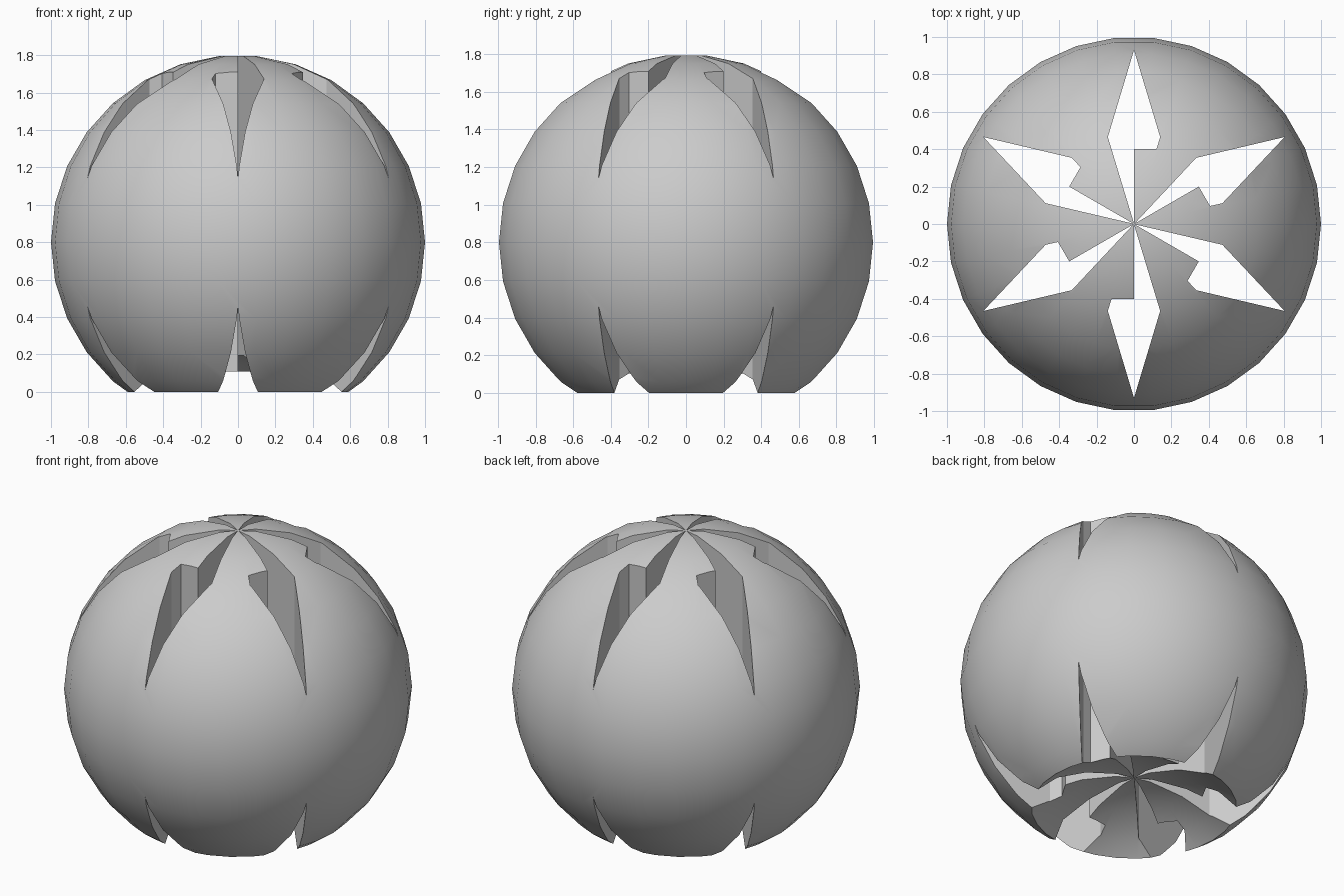
import bpy, bmesh
from math import sin, cos, pi
from mathutils import Matrix

if "Cube" in bpy.data.objects:
    bpy.data.objects.remove(bpy.data.objects["Cube"], do_unlink=True)

SEGMENTS, RINGS = 30, 15
CENTRE = 0.8

grey = bpy.data.materials.new("plain_grey")
grey.use_nodes = True
grey.diffuse_color = (0.6, 0.6, 0.6, 1)
grey.node_tree.nodes["Principled BSDF"].inputs["Base Color"].default_value = (0.6, 0.6, 0.6, 1)


def finish(bm, name):
    bmesh.ops.recalc_face_normals(bm, faces=bm.faces)
    mesh = bpy.data.meshes.new(name)
    bm.to_mesh(mesh)
    bm.free()
    mesh.materials.append(grey)
    obj = bpy.data.objects.new(name, mesh)
    bpy.context.collection.objects.link(obj)
    return obj


def ball(name, z):
    """Unit ball of stacked rings with small flat caps at the poles."""
    bm = bmesh.new()
    rings = []
    for i in range(RINGS):
        polar = pi * (i + 0.5) / RINGS
        turns = [2 * pi * j / SEGMENTS for j in range(SEGMENTS)]
        rings.append([bm.verts.new((sin(polar) * cos(t), sin(polar) * sin(t), z + cos(polar)))
                      for t in turns])
    for upper, lower in zip(rings, rings[1:]):
        for j in range(SEGMENTS):
            k = (j + 1) % SEGMENTS
            bm.faces.new((upper[j], lower[j], lower[k], upper[k]))
    bm.faces.new(rings[0])
    bm.faces.new(rings[-1])
    return finish(bm, name)


def star_cutter(name):
    """Six notched kite prisms around the vertical axis."""
    kite = [(0, 0.003), (0, 0.4), (0.12, 0.4), (0.14, 0.465), (0, 0.93), (-0.14, 0.465)]
    bm = bmesh.new()
    for n in range(6):
        turn = Matrix.Rotation(n * pi / 3, 4, 'Z')
        base = bm.faces.new([bm.verts.new((x, y, -1)) for x, y in kite])
        top = bmesh.ops.extrude_face_region(bm, geom=[base], use_keep_orig=True)
        raised = [v for v in top["geom"] if isinstance(v, bmesh.types.BMVert)]
        bmesh.ops.translate(bm, verts=raised, vec=(0, 0, 4))
        bmesh.ops.transform(bm, matrix=turn, verts=list(base.verts) + raised)
    return finish(bm, name)


def carve(target, cutter):
    mod = target.modifiers.new("carve", 'BOOLEAN')
    mod.operation = 'DIFFERENCE'
    mod.solver = 'EXACT'
    mod.object = cutter
    bpy.context.view_layer.objects.active = target
    bpy.ops.object.modifier_apply(modifier=mod.name)
    bpy.data.objects.remove(cutter, do_unlink=True)


# Ball with a domed hollow underneath and six vertical kite openings
body = ball("carved_ball", CENTRE)
carve(body, ball("hollow_cutter", -CENTRE))
carve(body, star_cutter("star_cutter"))

# Smooth curved skin, crisp cut edges
bpy.ops.object.select_all(action='DESELECT')
body.select_set(True)
bpy.context.view_layer.objects.active = body
bpy.ops.object.shade_smooth_by_angle(angle=pi / 6)
